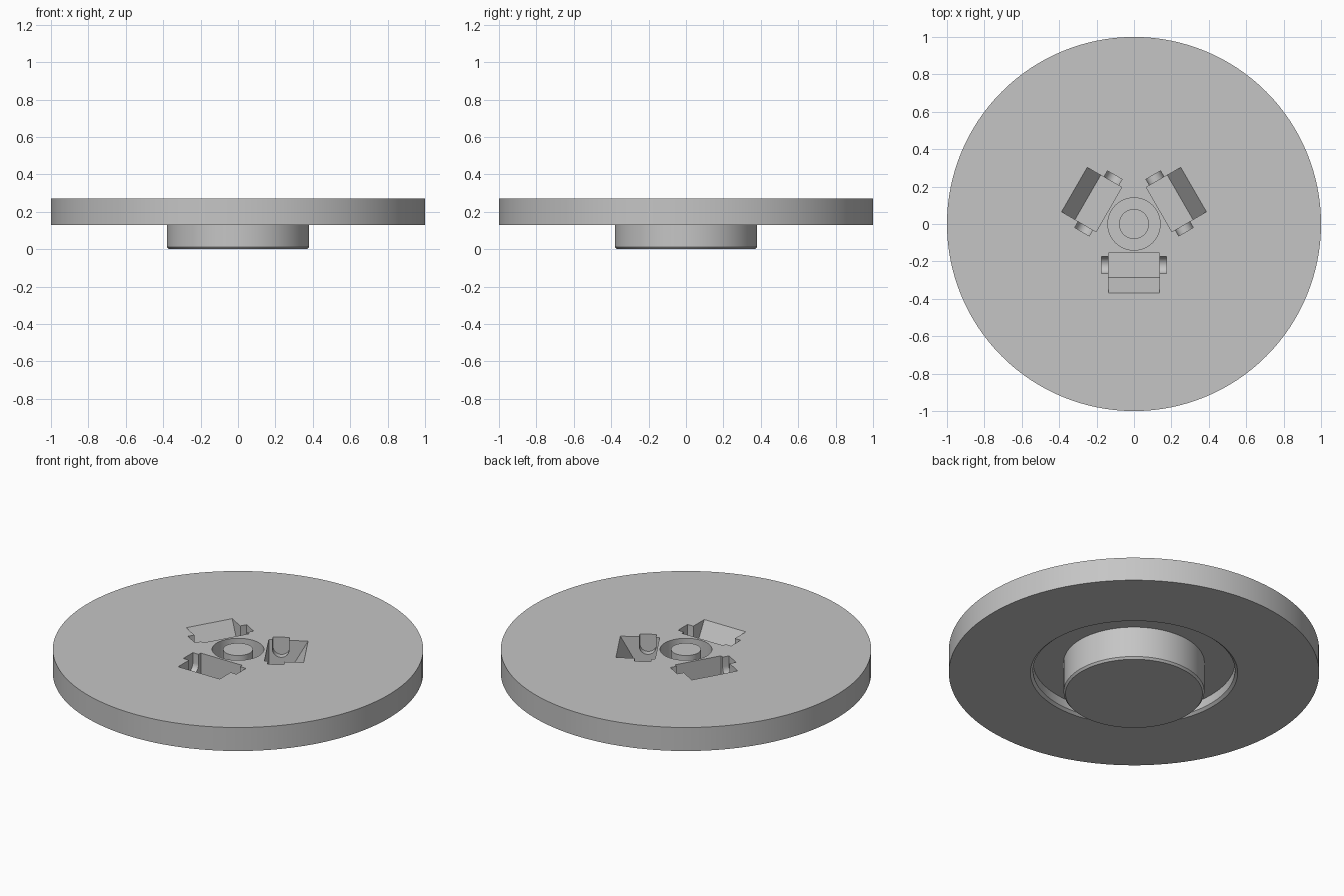
import bpy, bmesh, math
from mathutils import Matrix, Vector

if "Cube" in bpy.data.objects:
    bpy.data.objects.remove(bpy.data.objects["Cube"])

grey = bpy.data.materials.new("plain_grey")
grey.diffuse_color = (0.56, 0.56, 0.56, 1)
grey.use_nodes = True
grey.node_tree.nodes["Principled BSDF"].inputs["Base Color"].default_value = grey.diffuse_color


def finish(name, bm):
    bmesh.ops.remove_doubles(bm, verts=bm.verts, dist=1e-5)
    bmesh.ops.recalc_face_normals(bm, faces=bm.faces)
    me = bpy.data.meshes.new(name)
    bm.to_mesh(me)
    bm.free()
    me.materials.append(grey)
    ob = bpy.data.objects.new(name, me)
    bpy.context.collection.objects.link(ob)
    return ob


def lathe(name, profile, steps):
    # spin an (r, z) profile around the vertical axis
    bm = bmesh.new()
    vs = [bm.verts.new((r, 0, z)) for r, z in profile]
    es = [bm.edges.new(p) for p in zip(vs, vs[1:])]
    bmesh.ops.spin(bm, geom=vs + es, cent=(0, 0, 0), axis=(0, 0, 1),
                   angle=2 * math.pi, steps=steps, use_merge=True)
    return finish(name, bm)


def prism(name, profile, half_width, turn):
    # extrude a (radius outward, z) section sideways, then turn it around z
    bm = bmesh.new()
    face = bm.faces.new([bm.verts.new((-half_width, -r, z)) for r, z in profile])
    out = bmesh.ops.extrude_face_region(bm, geom=[face])
    moved = [g for g in out["geom"] if isinstance(g, bmesh.types.BMVert)]
    bmesh.ops.translate(bm, verts=moved, vec=Vector((2 * half_width, 0, 0)))
    bm.transform(Matrix.Rotation(turn, 4, 'Z'))
    return finish(name, bm)


TOP, OVER = 0.27, 0.32

# disc with centre post and ring recess on top, hub and wide recess below
disc = lathe("disc", [
    (0, TOP), (0.08, TOP), (0.08, 0.15), (0.14, 0.15), (0.14, TOP),
    (1, TOP), (1, 0.13), (0.56, 0.13), (0.545, 0.143), (0.545, 0.195),
    (0.38, 0.195), (0.38, 0.012), (0.37, 0), (0, 0)], 128)

# pocket section: upright inner wall, flat floor, steep outer ramp
pocket = [(0.155, OVER), (0.155, 0.12), (0.285, 0.12), (0.368, TOP), (0.368, OVER)]

# pin notch section: round bottom, open at the top
notch = [(0.22 - 0.045, OVER)]
for i in range(17):
    a = math.pi + math.pi * i / 16
    notch.append((0.22 + 0.045 * math.cos(a), 0.212 + 0.045 * math.sin(a)))
notch.append((0.22 + 0.045, OVER))

# three pockets around the centre
bpy.context.view_layer.objects.active = disc
for k in range(3):
    turn = k * 2 * math.pi / 3
    for cutter in (prism("pocket_cutter", pocket, 0.137, turn),
                   prism("notch_cutter", notch, 0.175, turn)):
        mod = disc.modifiers.new("cut", 'BOOLEAN')
        mod.operation = 'DIFFERENCE'
        mod.solver = 'EXACT'
        mod.object = cutter
        bpy.ops.object.modifier_apply(modifier=mod.name)
        bpy.data.objects.remove(cutter)

# round walls smooth, corners sharp
disc.select_set(True)
bpy.ops.object.shade_smooth_by_angle(angle=math.radians(25))
